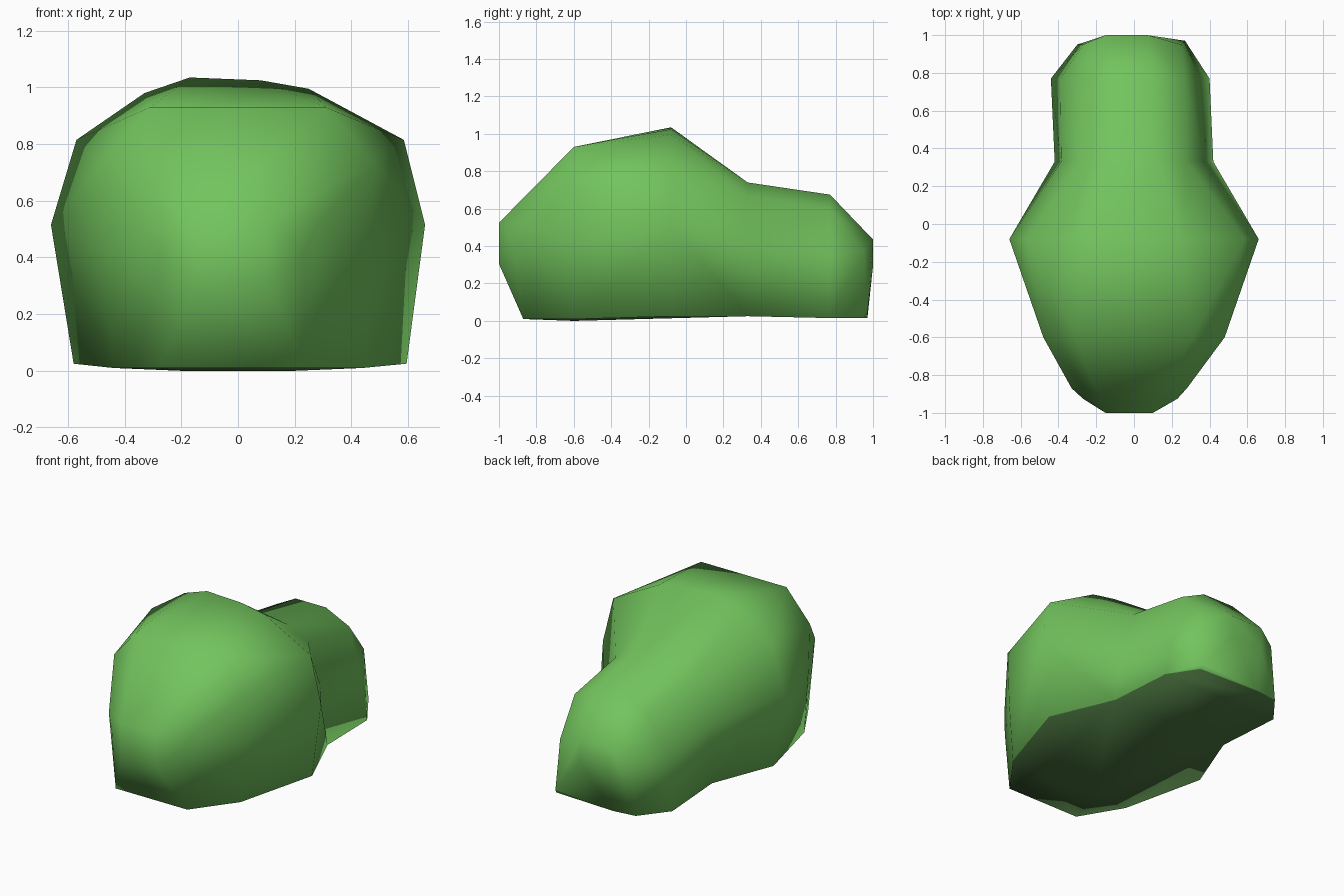
import bpy, bmesh

if "Cube" in bpy.data.objects:
    bpy.data.objects.remove(bpy.data.objects["Cube"])

NECK_Y = 0.33


def ring(y, left, right):
    """Cross-section: (x, z) pairs up the left side, then the right side."""
    return [(-x, y, z) for x, z in left] + [(x, y, z) for x, z in right]


# Narrow waist section shared by both lobes
neck = ring(NECK_Y,
            [(0.42, 0.03), (0.385, 0.40), (0.28, 0.67), (0.13, 0.745)],
            [(0.42, 0.03), (0.37, 0.40), (0.28, 0.67), (0.13, 0.745)])

# Large front lobe
widest = ring(-0.08,
              [(0.58, 0.03), (0.66, 0.52), (0.57, 0.82), (0.33, 0.985), (0.17, 1.04)],
              [(0.595, 0.03), (0.66, 0.52), (0.585, 0.82), (0.25, 1.0), (0.08, 1.03)])
brow_side = [(0.20, 0.005), (0.44, 0.015), (0.47, 0.42), (0.48, 0.74), (0.31, 0.935)]
brow = ring(-0.60, brow_side, brow_side)
cheek = ring(-0.87, [(0.33, 0.50)], [(0.28, 0.52)])
muzzle = ring(-0.925, [(0.27, 0.42)], [(0.23, 0.42)])
toe = ring(-0.87, [(0.28, 0.015)], [(0.24, 0.015)])
nose = ring(-1.0, [(0.15, 0.31), (0.15, 0.53)], [(0.10, 0.31), (0.10, 0.53)])

# Lower rear lobe, flaring slightly at the ground
tail = ring(0.77,
            [(0.44, 0.02), (0.39, 0.36), (0.27, 0.60), (0.12, 0.68)],
            [(0.40, 0.02), (0.34, 0.36), (0.27, 0.60), (0.10, 0.68)])
rear = ring(0.95, [(0.30, 0.02), (0.27, 0.38)], [(0.28, 0.02), (0.25, 0.38)])
heel = ring(0.97, [(0.15, 0.02)], [(0.27, 0.05)])
rump = ring(1.0, [(0.15, 0.30), (0.15, 0.44)], [(0.07, 0.30), (0.07, 0.44)])

bm = bmesh.new()
for points in (neck + widest + brow + cheek + muzzle + toe + nose,
               neck + tail + rear + heel + rump):
    # Skin each lobe
    verts = [bm.verts.new(p) for p in points]
    hull = bmesh.ops.convex_hull(bm, input=verts)
    inner = [v for v in hull["geom_interior"] if isinstance(v, bmesh.types.BMVert)]
    bmesh.ops.delete(bm, geom=inner, context='VERTS')

# Open the waist and weld the lobes together
caps = [f for f in bm.faces if all(abs(v.co.y - NECK_Y) < 1e-4 for v in f.verts)]
bmesh.ops.delete(bm, geom=caps, context='FACES_ONLY')
bmesh.ops.remove_doubles(bm, verts=bm.verts[:], dist=0.001)
bmesh.ops.recalc_face_normals(bm, faces=bm.faces[:])
low = min(v.co.z for v in bm.verts)
bmesh.ops.translate(bm, verts=bm.verts[:], vec=(0, 0, -low))

# Smooth all round; the underside takes the darker colour
bm.normal_update()
for f in bm.faces:
    f.smooth = True
    f.material_index = 1 if f.normal.z < -0.9 else 0

mesh = bpy.data.meshes.new("bush")
bm.to_mesh(mesh)
bm.free()
bush = bpy.data.objects.new("bush", mesh)
bpy.context.collection.objects.link(bush)

for name, colour in (("leaf green", (0.17, 0.55, 0.11, 1)),
                     ("dark underside green", (0.065, 0.165, 0.047, 1))):
    mat = bpy.data.materials.new(name)
    mat.diffuse_color = colour
    mat.use_nodes = True
    mat.node_tree.nodes["Principled BSDF"].inputs["Base Color"].default_value = mat.diffuse_color
    mesh.materials.append(mat)
